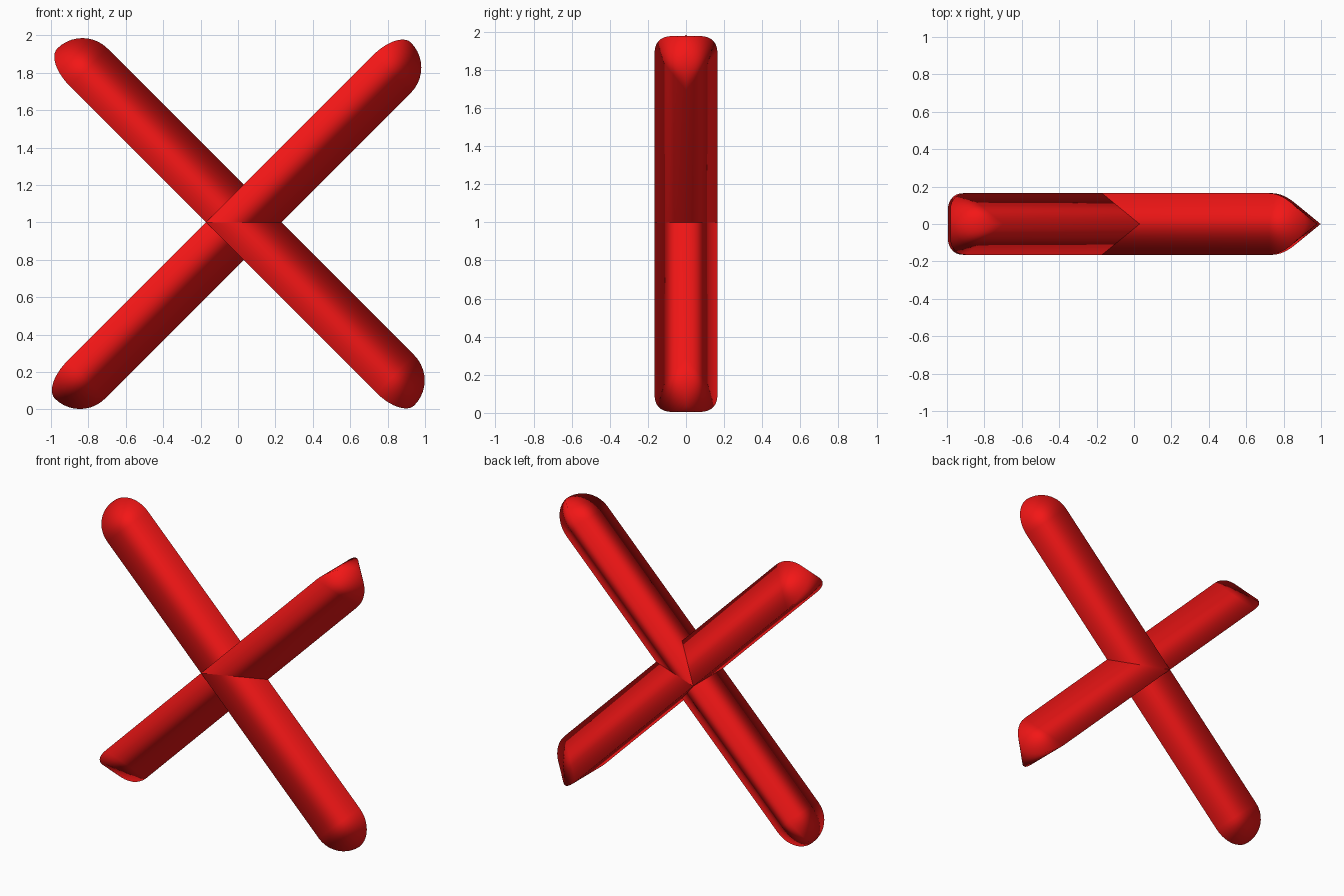
import bpy, bmesh
from math import sin, cos, pi
from mathutils import Vector

if "Cube" in bpy.data.objects:
    bpy.data.objects.remove(bpy.data.objects["Cube"])

RADIUS = 0.19    # circumscribed radius of the triangular section
RINGS = 10       # rings per rounded end

red = bpy.data.materials.new("red")
red.diffuse_color = (0.9, 0.008, 0.008, 1)
red.use_nodes = True
red.node_tree.nodes["Principled BSDF"].inputs["Base Color"].default_value = red.diffuse_color


def capsule_bar(name, start, end, ridge):
    """Three-sided capsule between two cap centres, ridge = direction of its front edge."""
    a, b = Vector(start), Vector(end)
    axis = (b - a).normalized()
    up = Vector(ridge).normalized()
    side = axis.cross(up)
    bm = bmesh.new()

    def ring(centre, t):
        return [bm.verts.new(centre + axis * RADIUS * sin(t) + RADIUS * cos(t) *
                             (up * cos(k * 2 * pi / 3) + side * sin(k * 2 * pi / 3)))
                for k in range(3)]

    # rounded start, straight shaft, rounded end
    rings = [ring(a, -pi / 2 * (1 - i / RINGS)) for i in range(1, RINGS + 1)]
    rings += [ring(b, pi / 2 * i / RINGS) for i in range(RINGS)]
    for lo, hi in zip(rings, rings[1:]):
        for k in range(3):
            j = (k + 1) % 3
            bm.faces.new((lo[k], lo[j], hi[j], hi[k]))
    # poles
    for centre, sign, r in ((a, -1, rings[0]), (b, 1, rings[-1])):
        tip = bm.verts.new(centre + axis * RADIUS * sign)
        for k in range(3):
            bm.faces.new((r[k], r[(k + 1) % 3], tip))
    bmesh.ops.recalc_face_normals(bm, faces=bm.faces)
    for f in bm.faces:
        f.smooth = True
    mesh = bpy.data.meshes.new(name)
    bm.to_mesh(mesh)
    bm.free()
    mesh.materials.append(red)
    bpy.context.collection.objects.link(bpy.data.objects.new(name, mesh))


# two crossing bars, mirrored ridges meeting on the right
capsule_bar("falling_bar", (-0.832, 0, 1.795), (0.808, 0, 0.155), (1, 0, 1))
capsule_bar("rising_bar", (-0.845, 0, 0.192), (0.79, 0, 1.827), (1, 0, -1))
